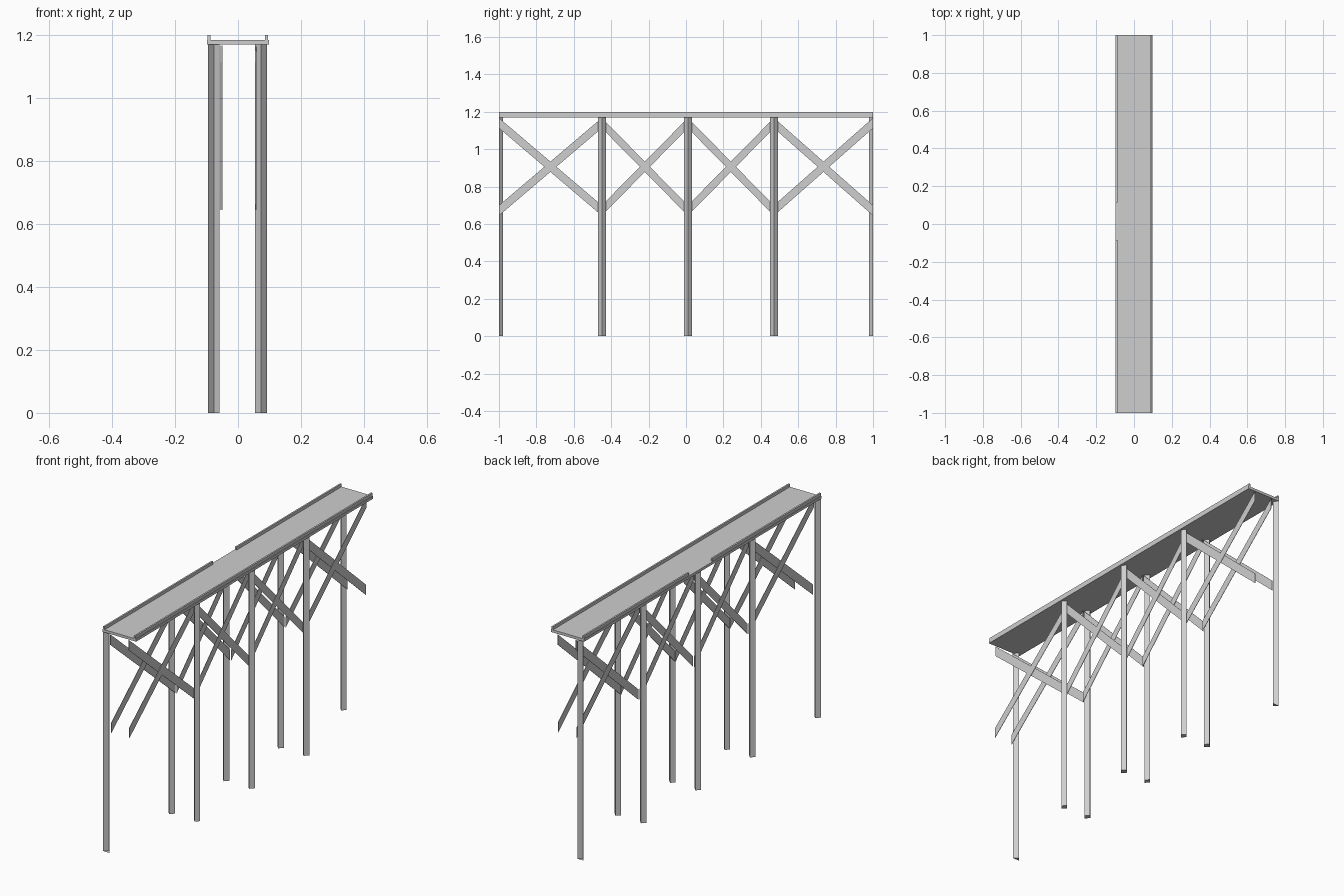
import bpy, bmesh
from mathutils import Matrix, Vector

cube = bpy.data.objects.get("Cube")
if cube:
    bpy.data.objects.remove(cube, do_unlink=True)

# One plain grey for the whole structure
grey = bpy.data.materials.new("light_grey")
grey.use_nodes = True
colour = (0.62, 0.62, 0.62, 1)
grey.diffuse_color = colour
grey.node_tree.nodes["Principled BSDF"].inputs["Base Color"].default_value = colour

HALF = 1.0            # half length of the bridge
DECK_Z = 1.17         # underside of the deck
POST_Y = [-HALF, -0.45, 0.01, 0.47, HALF]
POST_X = {"right": -0.077, "left": 0.073}
BRACE_X = {"right": (-0.054, -0.048), "left": (0.055, 0.058)}


def finish(bm, name):
    mesh = bpy.data.meshes.new(name)
    bm.to_mesh(mesh)
    bm.free()
    mesh.materials.append(grey)
    obj = bpy.data.objects.new(name, mesh)
    bpy.context.collection.objects.link(obj)
    return obj


def box(name, low, high):
    low, high = Vector(low), Vector(high)
    bm = bmesh.new()
    bmesh.ops.create_cube(bm, size=1, matrix=Matrix.Translation((low + high) / 2)
                          @ Matrix.Diagonal((*(high - low), 1)))
    return finish(bm, name)


def post(name, x, y):
    """Four-sided post set corner-on; the end posts are halved and left open."""
    bm = bmesh.new()
    bmesh.ops.create_cone(bm, cap_ends=True, segments=4, radius1=1, radius2=1, depth=1,
                          matrix=Matrix.Translation((x, y, DECK_Z / 2))
                          @ Matrix.Diagonal((0.019, 0.021, DECK_Z, 1)))
    if abs(y) == HALF:
        geom = bm.verts[:] + bm.edges[:] + bm.faces[:]
        bmesh.ops.bisect_plane(bm, geom=geom, plane_co=(0, y, 0),
                               plane_no=(0, y, 0), clear_outer=True)
    return finish(bm, name)


def brace(name, x, start, end, height=0.055, thick=0.002):
    """Thin slanted plank with upright ends."""
    bm = bmesh.new()
    h = height / 2
    corners = [(start[0], start[1] - h), (end[0], end[1] - h),
               (end[0], end[1] + h), (start[0], start[1] + h)]
    face = bm.faces.new([bm.verts.new((x - thick / 2, y, z)) for y, z in corners])
    out = bmesh.ops.extrude_face_region(bm, geom=[face])
    moved = [v for v in out["geom"] if isinstance(v, bmesh.types.BMVert)]
    bmesh.ops.translate(bm, verts=moved, vec=(thick, 0, 0))
    bmesh.ops.recalc_face_normals(bm, faces=bm.faces[:])
    return finish(bm, name)


# Deck and its low side rails, with an opening in the right rail
box("deck", (-0.099, -HALF, DECK_Z), (0.098, HALF, 1.184))
box("left_rail", (0.086, -HALF, 1.184), (0.095, HALF, 1.2))
box("right_rail_front", (-0.097, -HALF, 1.184), (-0.088, -0.085, 1.2))
box("right_rail_back", (-0.097, 0.115, 1.184), (-0.088, HALF, 1.2))

# Posts: the left side has none at the two ends
for side, x in POST_X.items():
    for i, y in enumerate(POST_Y):
        if side == "right" or abs(y) < HALF:
            post(f"{side}_post_{i + 1}", x, y)

# Crossed braces in every bay on both sides
TOP, LOW = 1.14, 0.672
for side, (x1, x2) in BRACE_X.items():
    for i, (y1, y2) in enumerate(zip(POST_Y, POST_Y[1:])):
        brace(f"{side}_falling_brace_{i + 1}", x1, (y1, TOP), (y2, LOW))
        brace(f"{side}_rising_brace_{i + 1}", x2, (y1, LOW), (y2, TOP))
